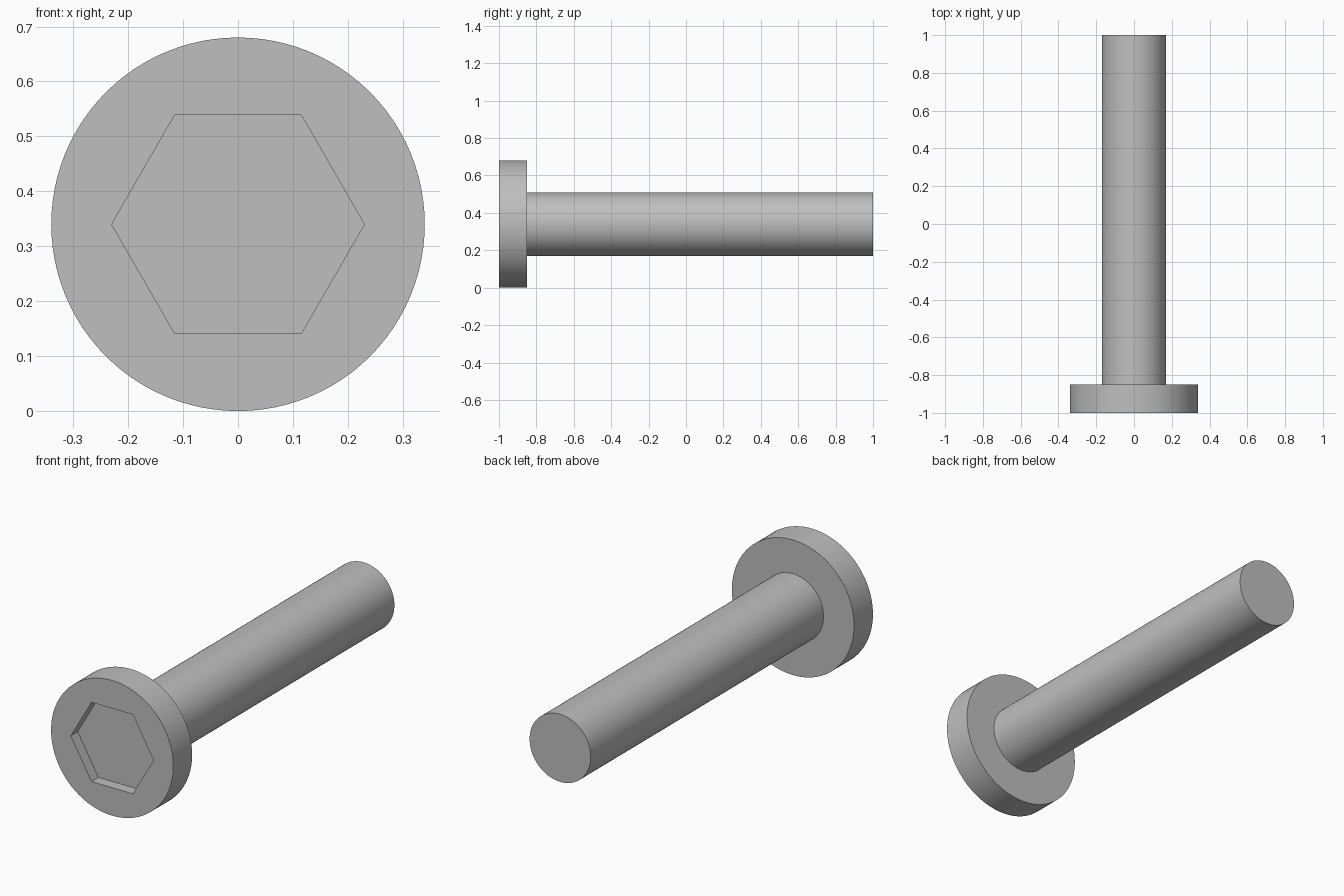
import bpy
import bmesh
import math
from mathutils import Matrix

cube = bpy.data.objects.get("Cube")
if cube:
    bpy.data.objects.remove(cube, do_unlink=True)

AXIS_Z = 0.34
SEGMENTS = 96

steel = bpy.data.materials.new("grey steel")
steel.use_nodes = True
colour = (0.52, 0.52, 0.52, 1)
steel.diffuse_color = colour
steel.node_tree.nodes["Principled BSDF"].inputs["Base Color"].default_value = colour


def ring(bm, radius, y, count):
    """Ring of vertices around the long axis."""
    angles = [2 * math.pi * i / count for i in range(count)]
    return [bm.verts.new((radius * math.cos(a), y, AXIS_Z + radius * math.sin(a)))
            for a in angles]


def bridge(bm, a, b):
    for i in range(len(a)):
        j = (i + 1) % len(a)
        bm.faces.new((a[i], a[j], b[j], b[i]))


def edge_loop(bm, verts):
    return [bm.edges.get((v, verts[i - 1])) or bm.edges.new((v, verts[i - 1]))
            for i, v in enumerate(verts)]


def finish(bm, name):
    bmesh.ops.recalc_face_normals(bm, faces=bm.faces)
    mesh = bpy.data.meshes.new(name)
    bm.to_mesh(mesh)
    bm.free()
    mesh.materials.append(steel)
    obj = bpy.data.objects.new(name, mesh)
    bpy.context.collection.objects.link(obj)
    bpy.ops.object.select_all(action='DESELECT')
    obj.select_set(True)
    bpy.context.view_layer.objects.active = obj
    bpy.ops.object.shade_smooth_by_angle(angle=math.radians(30))


# Round head and shank as one stepped body, with a shallow hexagonal socket
bm = bmesh.new()
head_front = ring(bm, 0.34, -1.0, SEGMENTS)
head_back = ring(bm, 0.34, -0.85, SEGMENTS)
shank_root = ring(bm, 0.17, -0.85, SEGMENTS)
shank_tip = ring(bm, 0.17, 1.0, SEGMENTS)
for a, b in ((head_front, head_back), (head_back, shank_root), (shank_root, shank_tip)):
    bridge(bm, a, b)
bm.faces.new(shank_tip)

socket_rim = ring(bm, 0.23, -1.0, 6)
socket_floor = ring(bm, 0.23, -0.945, 6)
bridge(bm, socket_rim, socket_floor)
bm.faces.new(socket_floor)

# Flat front face between the head rim and the socket: one fan sector per hex side
step = SEGMENTS // 6
for k in range(6):
    arc = [head_front[(k * step + i) % SEGMENTS] for i in range(step + 1)]
    bm.faces.new(arc + [socket_rim[(k + 1) % 6], socket_rim[k]])
finish(bm, "socket_bolt")
